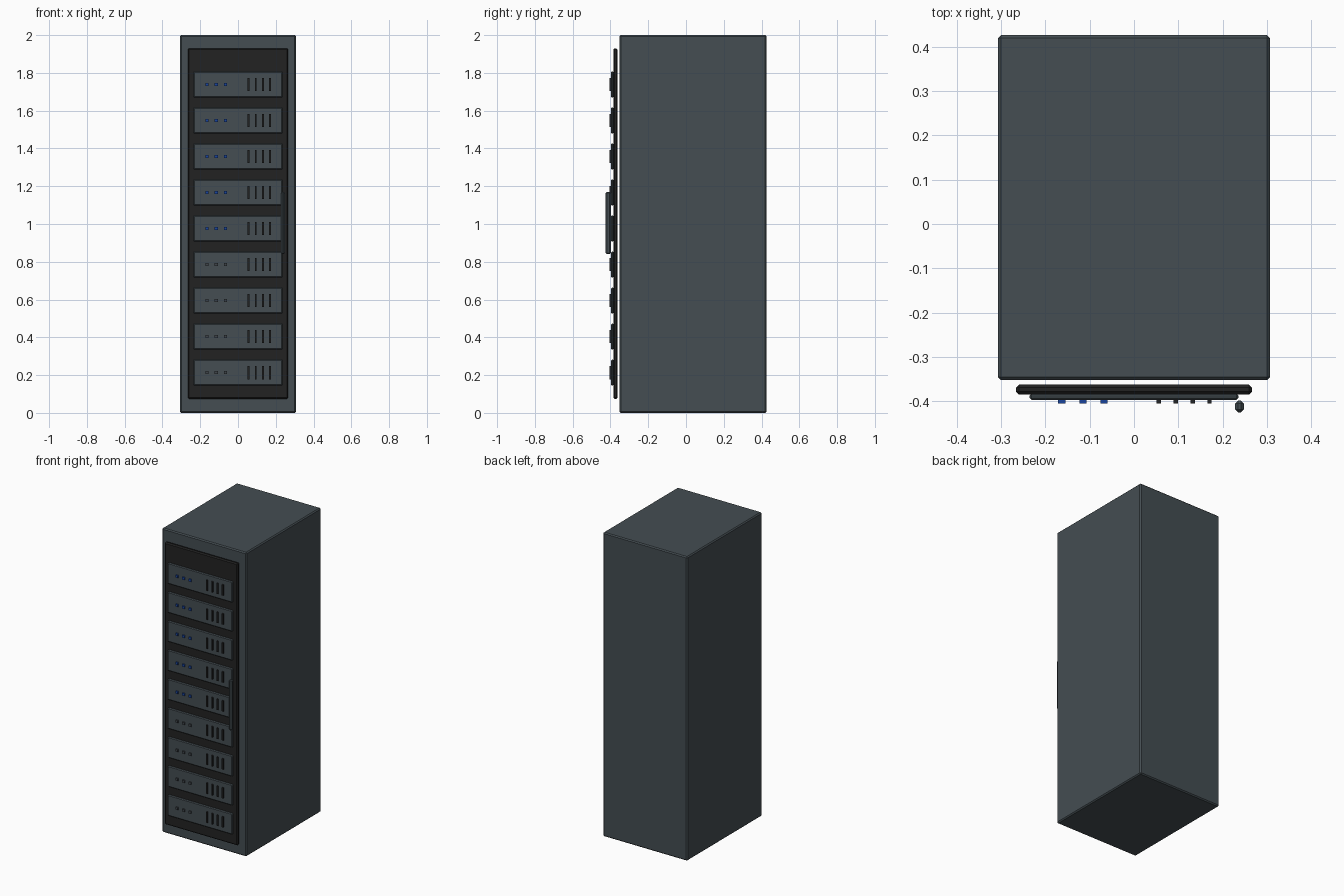
import bpy, bmesh
from mathutils import Vector

if "Cube" in bpy.data.objects:
    bpy.data.objects.remove(bpy.data.objects["Cube"])


def material(name, rgb):
    m = bpy.data.materials.new(name)
    m.diffuse_color = (*rgb, 1)
    m.use_nodes = True
    m.node_tree.nodes["Principled BSDF"].inputs["Base Color"].default_value = m.diffuse_color
    return m


SLATE = material("slate_grey", (0.058, 0.075, 0.085))
BLACK = material("door_black", (0.016, 0.016, 0.016))
BLUE = material("light_blue", (0.01, 0.06, 0.35))
DIM = material("unlit_grey", (0.05, 0.06, 0.07))


def box(name, lo, hi, mat, bevel=0.0):
    """Box between two corners, with a single-segment chamfer."""
    lo, hi = Vector(lo), Vector(hi)
    bm = bmesh.new()
    bmesh.ops.create_cube(bm, size=1)
    for v in bm.verts:
        v.co = (lo + hi) / 2 + v.co * (hi - lo)
    if bevel:
        bmesh.ops.bevel(bm, geom=bm.edges[:], offset=bevel, segments=1,
                        affect='EDGES', profile=0.5)
    mesh = bpy.data.meshes.new(name)
    bm.to_mesh(mesh)
    bm.free()
    mesh.materials.append(mat)
    ob = bpy.data.objects.new(name, mesh)
    bpy.context.collection.objects.link(ob)
    return ob


# Cabinet and front door panel
box("cabinet", (-0.307, -0.352, 0), (0.307, 0.426, 2), SLATE, 0.007)
box("door_panel", (-0.266, -0.385, 0.074), (0.266, -0.362, 1.93), BLACK, 0.007)

# Nine rack units, each with three lights and four vent slots
for i in range(9):
    z = 0.213 + i * 0.1907
    box(f"rack_unit_{i}", (-0.236, -0.397, z - 0.069), (0.236, -0.383, z + 0.069),
        SLATE, 0.005)
    for j in range(3):
        x = -0.163 + j * 0.0478
        box(f"light_{i}_{j}", (x - 0.008, -0.405, z - 0.008),
            (x + 0.008, -0.396, z + 0.008), BLUE if i >= 4 else DIM)
    for j in range(4):
        x = 0.056 + j * 0.0381
        box(f"vent_slot_{i}_{j}", (x - 0.005, -0.405, z - 0.035),
            (x + 0.005, -0.396, z + 0.035), BLACK)

# Door handle
box("door_handle", (0.228, -0.425, 0.84), (0.248, -0.398, 1.17), SLATE, 0.007)
